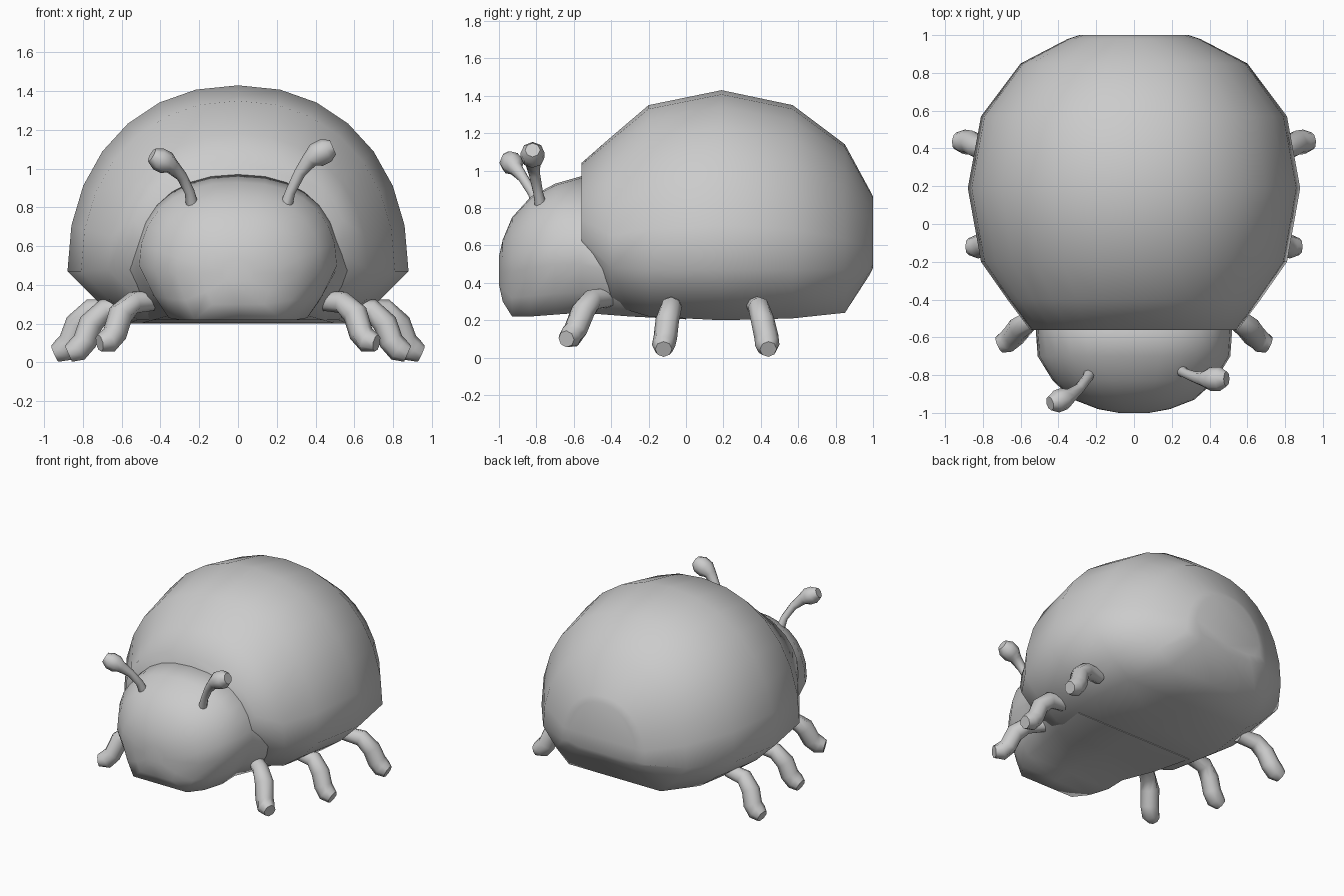
import bpy
import bmesh
from math import cos, sin, pi
from mathutils import Vector

cube = bpy.data.objects.get("Cube")
if cube:
    bpy.data.objects.remove(cube)

grey = bpy.data.materials.new("plain grey")
grey.use_nodes = True
tone = (0.6, 0.6, 0.6, 1)
grey.diffuse_color = tone
grey.node_tree.nodes["Principled BSDF"].inputs["Base Color"].default_value = tone


def finish(name, bm, angle):
    bmesh.ops.recalc_face_normals(bm, faces=bm.faces)
    mesh = bpy.data.meshes.new(name)
    bm.to_mesh(mesh)
    bm.free()
    mesh.materials.append(grey)
    obj = bpy.data.objects.new(name, mesh)
    bpy.context.collection.objects.link(obj)
    bpy.ops.object.select_all(action="DESELECT")
    obj.select_set(True)
    bpy.context.view_layer.objects.active = obj
    bpy.ops.object.shade_smooth_by_angle(angle=angle)
    return obj


def loft(name, rings, angle):
    """Skin closed rings of points and cap both ends."""
    bm = bmesh.new()
    loops = [[bm.verts.new(p) for p in ring] for ring in rings]
    for a, b in zip(loops, loops[1:]):
        n = len(a)
        for i in range(n):
            j = (i + 1) % n
            bm.faces.new((a[i], a[j], b[j], b[i]))
    bm.faces.new(loops[0])
    bm.faces.new(loops[-1])
    return finish(name, bm, angle)


def section(y, w, mid, top, bottom, power=0.93, steps=14, flat=0.64):
    """Domed cross-section with a sloping, flat-bottomed underside."""
    pts = []
    for i in range(steps + 1):
        a = pi * i / steps
        c, s = cos(a), max(sin(a), 0)
        x = w * abs(c) ** power * (1 if c > 0 else -1)
        pts.append((x, y, mid + (top - mid) * s ** power))
    for f, t in ((-(1 + flat) / 2, 0.58), (-flat, 1), (0, 1),
                 (flat, 1), ((1 + flat) / 2, 0.58)):
        pts.append((w * f, y, mid + (bottom - mid) * t))
    return pts


def tube(name, path, sides=8):
    """Round limb through (x, y, z, radius) points."""
    pts = [Vector(p[:3]) for p in path]
    rings = []
    for i, p in enumerate(pts):
        d = (pts[min(i + 1, len(pts) - 1)] - pts[max(i - 1, 0)]).normalized()
        u = d.cross(Vector((0, 1, 0))).normalized()
        v = d.cross(u)
        r = path[i][3]
        rings.append([p + r * (u * cos(2 * pi * k / sides) + v * sin(2 * pi * k / sides))
                      for k in range(sides)])
    return loft(name, rings, 1.0)


# Domed shell running into the belly: y, half width, widest height, top, bottom
shell = [(-0.56, 0.55, 0.64, 1.04, 0.58), (-0.40, 0.67, 0.48, 1.18, 0.28),
         (-0.20, 0.81, 0.47, 1.35, 0.22), (0.19, 0.88, 0.47, 1.43, 0.20),
         (0.57, 0.81, 0.47, 1.35, 0.21), (0.85, 0.60, 0.47, 1.14, 0.24),
         (0.98, 0.35, 0.48, 0.90, 0.44), (1.00, 0.29, 0.50, 0.86, 0.48)]
loft("shell", [section(*r) for r in shell], 1.1)

# Head with the underbody reaching back under the shell
head = [(-1.00, 0.08, 0.46, 0.54, 0.39), (-0.98, 0.19, 0.46, 0.63, 0.30),
        (-0.93, 0.32, 0.46, 0.75, 0.22), (-0.83, 0.43, 0.48, 0.86, 0.22),
        (-0.70, 0.51, 0.50, 0.93, 0.23), (-0.56, 0.52, 0.50, 0.97, 0.24),
        (-0.30, 0.62, 0.44, 0.80, 0.22), (0.00, 0.70, 0.40, 0.60, 0.205)]
loft("head", [section(*r, power=0.88, flat=0.7) for r in head], 1.3)

# Three pairs of bent legs
legs = {
    "front_leg": [(0.42, -0.40, 0.32, 0.05), (0.54, -0.50, 0.31, 0.058),
                  (0.605, -0.55, 0.25, 0.065), (0.635, -0.59, 0.15, 0.063),
                  (0.67, -0.62, 0.11, 0.063), (0.715, -0.64, 0.10, 0.045)],
    "middle_leg": [(0.56, -0.07, 0.28, 0.05), (0.69, -0.08, 0.27, 0.058),
                   (0.76, -0.10, 0.20, 0.063), (0.79, -0.11, 0.11, 0.063),
                   (0.83, -0.12, 0.065, 0.063), (0.875, -0.12, 0.045, 0.045)],
    "rear_leg": [(0.62, 0.37, 0.28, 0.05), (0.76, 0.39, 0.27, 0.058),
                 (0.83, 0.41, 0.20, 0.063), (0.86, 0.43, 0.11, 0.065),
                 (0.90, 0.435, 0.065, 0.065), (0.945, 0.44, 0.045, 0.045)],
}
for part, path in legs.items():
    for side, label in ((1, "left"), (-1, "right")):
        tube(f"{label}_{part}", [(side * x, y, z, r) for x, y, z, r in path])

# Club-tipped antennae, each leaning its own way
tube("left_antenna", [(0.24, -0.77, 0.78, 0.035), (0.27, -0.79, 0.88, 0.026),
                      (0.32, -0.81, 0.98, 0.030), (0.37, -0.82, 1.045, 0.042),
                      (0.405, -0.82, 1.07, 0.064), (0.455, -0.82, 1.095, 0.064),
                      (0.49, -0.82, 1.11, 0.040)])
tube("right_antenna", [(-0.23, -0.78, 0.78, 0.035), (-0.25, -0.82, 0.88, 0.026),
                       (-0.29, -0.87, 0.96, 0.028), (-0.34, -0.91, 1.01, 0.040),
                       (-0.37, -0.925, 1.03, 0.060), (-0.41, -0.94, 1.05, 0.060),
                       (-0.445, -0.95, 1.07, 0.038)])
